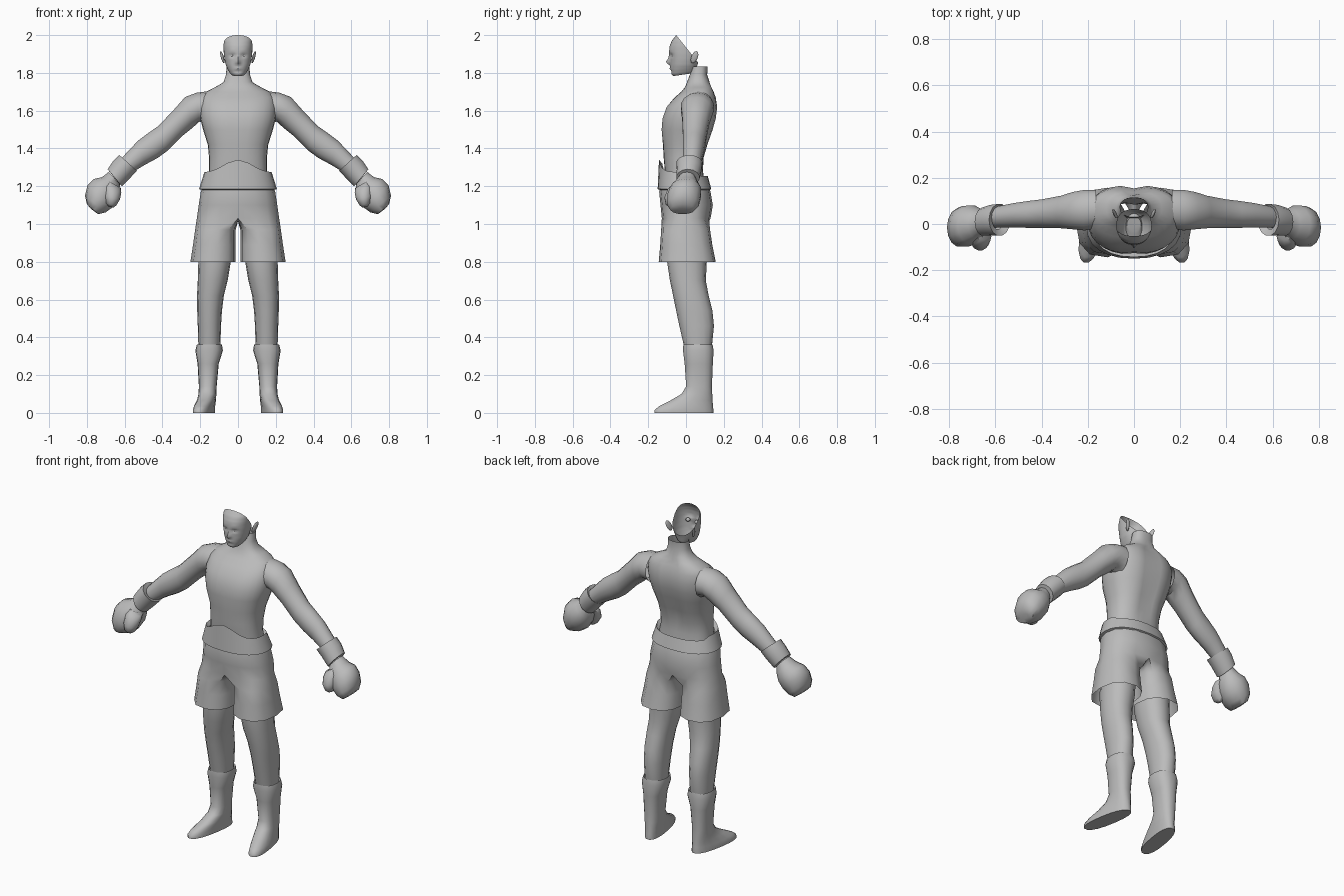
import bpy, bmesh, math
from mathutils import Vector

GREY = bpy.data.materials.new("plain grey")
GREY.diffuse_color = (0.5, 0.5, 0.5, 1)


def power(v, e):
    return math.copysign(abs(v) ** e, v)


def finish(name, bm, mirror=False, angle=50):
    bmesh.ops.remove_doubles(bm, verts=bm.verts, dist=0.0002)
    bmesh.ops.recalc_face_normals(bm, faces=bm.faces)
    me = bpy.data.meshes.new(name)
    bm.to_mesh(me)
    bm.free()
    ob = bpy.data.objects.new(name, me)
    bpy.context.collection.objects.link(ob)
    me.materials.append(GREY)
    bpy.ops.object.select_all(action='DESELECT')
    ob.select_set(True)
    bpy.context.view_layer.objects.active = ob
    bpy.ops.object.shade_smooth_by_angle(angle=math.radians(angle))
    if mirror:
        m = ob.modifiers.new("mirror", 'MIRROR')
        m.merge_threshold = 0.001
    return ob


def skin(bm, rings, closed=True, cap_start=False, cap_end=False):
    rows = [[bm.verts.new(p) for p in r] for r in rings]
    for a, b in zip(rows, rows[1:]):
        n = len(a)
        for i in range(n if closed else n - 1):
            j = (i + 1) % n
            bm.faces.new((a[i], a[j], b[j], b[i]))
    if cap_start:
        bm.faces.new(rows[0])
    if cap_end:
        bm.faces.new(rows[-1])
    return rows


def level(z, x0, x1, y0, y1, n=2.2, seg=16, shear=0.0):
    """Level ring inside a rectangle; shear turns the front outwards."""
    out = []
    for i in range(seg):
        t = 2 * math.pi * i / seg
        y = (y0 + y1) / 2 + (y1 - y0) / 2 * power(math.sin(t), 2 / n)
        x = (x0 + x1) / 2 + (x1 - x0) / 2 * power(math.cos(t), 2 / n)
        out.append(Vector((x + shear * (y1 - y), y, z)))
    return out


def across(tx, tz, bx, bz, yc, hd, seg=14):
    """Ring between an upper and a lower outline point of a slanted limb."""
    c, u = Vector(((tx + bx) / 2, yc, (tz + bz) / 2)), Vector(((tx - bx) / 2, 0, (tz - bz) / 2))
    return [c + u * math.cos(2 * math.pi * i / seg)
            + Vector((0, hd * math.sin(2 * math.pi * i / seg), 0)) for i in range(seg)]


# Torso with neck
torso = [(1.20, .165, -.10, .10), (1.28, .153, -.112, .09), (1.35, .153, -.118, .10),
         (1.42, .16, -.122, .12), (1.50, .185, -.132, .147), (1.56, .20, -.127, .163),
         (1.62, .203, -.105, .17), (1.67, .195, -.06, .162), (1.70, .17, -.025, .152),
         (1.725, .12, -.005, .142), (1.75, .077, .005, .125), (1.79, .064, .02, .112),
         (1.835, .06, .03, .115)]
rings = []
for z, w, y0, y1 in torso:
    r = level(z, -w, w, y0, y1, 2.4, 28)
    for p in r:
        if p.y > .05 and 1.3 < z < 1.74:      # spine hollow
            p.y -= .016 * math.exp(-(p.x / .04) ** 2)
        if p.y < -.05 and 1.45 < z < 1.65:    # hollow between the chest halves
            p.y += .006 * math.exp(-(p.x / .025) ** 2)
    rings.append(r)
bm = bmesh.new()
skin(bm, rings)
finish("torso", bm)

# Arms
arm = [(.165, 1.702, .165, 1.53, .065, .085), (.22, 1.695, .205, 1.542, .06, .09),
       (.28, 1.672, .24, 1.51, .058, .083), (.335, 1.61, .29, 1.47, .052, .072),
       (.42, 1.52, .37, 1.39, .045, .063), (.47, 1.485, .425, 1.35, .042, .06),
       (.53, 1.44, .49, 1.315, .038, .055), (.62, 1.345, .565, 1.27, .03, .046),
       (.66, 1.30, .61, 1.23, .02, .042)]
bm = bmesh.new()
skin(bm, [across(*a) for a in arm])
finish("arm", bm, True)

# Glove cuffs
cuff = [(.615, 1.345, .565, 1.285, .022, .045), (.628, 1.365, .535, 1.282, .018, .07),
        (.66, 1.335, .57, 1.245, .017, .067), (.69, 1.29, .615, 1.20, .01, .062),
        (.675, 1.27, .635, 1.22, .005, .035)]
bm = bmesh.new()
skin(bm, [across(*c) for c in cuff])
finish("glove_cuff", bm, True, 40)

# Gloves and thumbs
glove = [(.685, 1.275, .625, 1.21, .005, .045), (.72, 1.248, .628, 1.165, .0, .068),
         (.765, 1.238, .64, 1.125, -.003, .085), (.797, 1.205, .662, 1.09, -.01, .09),
         (.81, 1.15, .70, 1.062, -.015, .085), (.80, 1.105, .74, 1.052, -.018, .065),
         (.78, 1.082, .76, 1.066, -.02, .03)]
bm = bmesh.new()
skin(bm, [across(*g) for g in glove], cap_start=True, cap_end=True)
finish("glove", bm, True)
thumb = [(.69, 1.23, .62, 1.19, -.035, .035), (.705, 1.20, .618, 1.165, -.055, .042),
         (.708, 1.15, .625, 1.13, -.07, .045), (.70, 1.11, .645, 1.098, -.07, .038),
         (.685, 1.093, .66, 1.087, -.068, .02)]
bm = bmesh.new()
skin(bm, [across(*t) for t in thumb], cap_start=True, cap_end=True)
finish("glove_thumb", bm, True)


def half(z, w, y0, y1, n=2.3, count=9):
    """Half ring from front centre over the side to back centre."""
    out = []
    for i in range(count):
        t = -math.pi / 2 + math.pi * i / (count - 1)
        x = 0 if i in (0, count - 1) else w * power(math.cos(t), 2 / n)
        out.append(Vector((x, (y0 + y1) / 2 + (y1 - y0) / 2 * power(math.sin(t), 2 / n), z)))
    return out


# Shorts: half pelvis that runs into one leg, mirrored
pelvis = [half(1.24, .175, -.125, .11), half(1.17, .197, -.142, .13),
          half(1.10, .208, -.135, .142), half(1.03, .218, -.128, .13)]
crotch = [Vector((0, y, 1.015)) for y in (.07, .0, -.07)]
legs = []
for z, x0, x1, y0, y1 in ((.97, .012, .227, -.132, .128), (.89, .012, .238, -.137, .14),
                          (.80, .012, .252, -.145, .158)):
    r = []
    for k in range(12):
        t = math.radians(-128 + 32 * k if k < 9 else 154 + 26 * (k - 9))
        r.append(Vector(((x0 + x1) / 2 + (x1 - x0) / 2 * power(math.cos(t), .85),
                         (y0 + y1) / 2 + (y1 - y0) / 2 * power(math.sin(t), .85), z)))
    legs.append(r)
bm = bmesh.new()
skin(bm, pelvis, closed=False)
skin(bm, [pelvis[-1] + crotch] + legs)
finish("shorts", bm, True)

# Waistband with a raised front edge
top = half(1.27, .178, -.143, .115, 2.3, 13)
for p in top:
    f = max(0, -p.y / .143)
    p.z = 1.265 + .065 * f ** 3 * math.exp(-(p.x / .12) ** 2) + (.01 if p.y < .05 else -.01)
inner = [Vector((p.x * .9, p.y * .88, p.z - .02)) for p in top]
bm = bmesh.new()
skin(bm, [inner, top, half(1.185, .206, -.15, .134, 2.3, 13),
          half(1.18, .19, -.138, .124, 2.3, 13)], closed=False)
finish("waistband", bm, True, 40)

# Legs
leg = [(.95, .03, .205, -.10, .11), (.80, .038, .21, -.10, .11), (.70, .055, .213, -.085, .105),
       (.62, .075, .217, -.068, .12), (.54, .085, .216, -.052, .14), (.46, .09, .213, -.035, .148),
       (.36, .093, .21, -.012, .138), (.30, .10, .205, .0, .13)]
bm = bmesh.new()
skin(bm, [level(*a) for a in leg])
finish("leg", bm, True)

# Boots with feet turned outwards
boot = [(.345, .10, .20, .0, .125, 0), (.362, .085, .218, -.015, .142, 0),
        (.33, .08, .226, -.017, .147, 0), (.26, .102, .214, -.008, .143, 0),
        (.14, .113, .207, .0, .138, 0), (.10, .11, .206, -.025, .14, .04),
        (.065, .107, .203, -.085, .142, .11), (.035, .105, .203, -.145, .145, .16),
        (.015, .104, .204, -.168, .147, .17), (.0, .104, .204, -.168, .147, .17)]
bm = bmesh.new()
skin(bm, [level(*b[:5], 2.4, 18, b[5]) for b in boot], cap_end=True)
finish("boot", bm, True)

# Face shell, open at the back: height front and back, half width, front, back
face = [(1.80, 1.815, .03, -.03, .03), (1.783, 1.80, .035, -.068, .045),
        (1.792, 1.81, .044, -.077, .052), (1.815, 1.825, .055, -.081, .056),
        (1.84, 1.84, .064, -.083, .06), (1.87, 1.87, .071, -.084, .07),
        (1.90, 1.90, .075, -.088, .08), (1.94, 1.94, .077, -.087, .08),
        (1.97, 1.97, .076, -.075, .07), (1.99, 1.99, .07, -.06, .06),
        (2.00, 2.00, .062, -.052, .05)]


def bump(p, x, z, sx, sz):
    return math.exp(-((abs(p.x) - x) / sx) ** 2 - ((p.z - z) / sz) ** 2)


fine = []
for a, b in zip(face, face[1:]):
    for k in range(3):
        fine.append([u + (v - u) * k / 3 for u, v in zip(a, b)])
fine.append(face[-1])
rings = []
for zf, zb, w, y0, y1 in fine:
    r = level(zf, -w, w, y0, y1, 2.2, 48)
    for p in r:
        p.z += (zb - zf) * (p.y - y0) / (y1 - y0)
        if p.y < -.02:      # nose, eye sockets, brows and lips
            p.y += (-.02 * bump(p, 0, 1.856, .011, .012) - .009 * bump(p, 0, 1.875, .009, .018)
                    + .011 * bump(p, .03, 1.893, .017, .009) - .004 * bump(p, .03, 1.913, .025, .007)
                    - .006 * bump(p, 0, 1.825, .018, .006) + .004 * bump(p, 0, 1.807, .02, .006))
    rings.append(r)
bm = bmesh.new()
skin(bm, rings, cap_start=True)
bmesh.ops.bisect_plane(bm, geom=bm.verts[:] + bm.edges[:] + bm.faces[:], dist=1e-5,
                       plane_co=(0, -.052, 2.0), plane_no=(0, .125, .1), clear_outer=True)
finish("face", bm)


def ball(name, loc, scale, tilt=0):
    bm = bmesh.new()
    bmesh.ops.create_uvsphere(bm, u_segments=12, v_segments=8, radius=1)
    for v in bm.verts:
        x, y, z = v.co.x * scale[0], v.co.y * scale[1], v.co.z * scale[2]
        v.co = Vector((x + tilt * (y + z), y + .3 * z * (tilt > 0), z)) + Vector(loc)
    finish(name, bm, True)


# Eyes and ears
ball("eye", (.03, -.062, 1.892), (.013, .013, .011))
ball("ear", (.083, .045, 1.883), (.007, .018, .032), .25)
